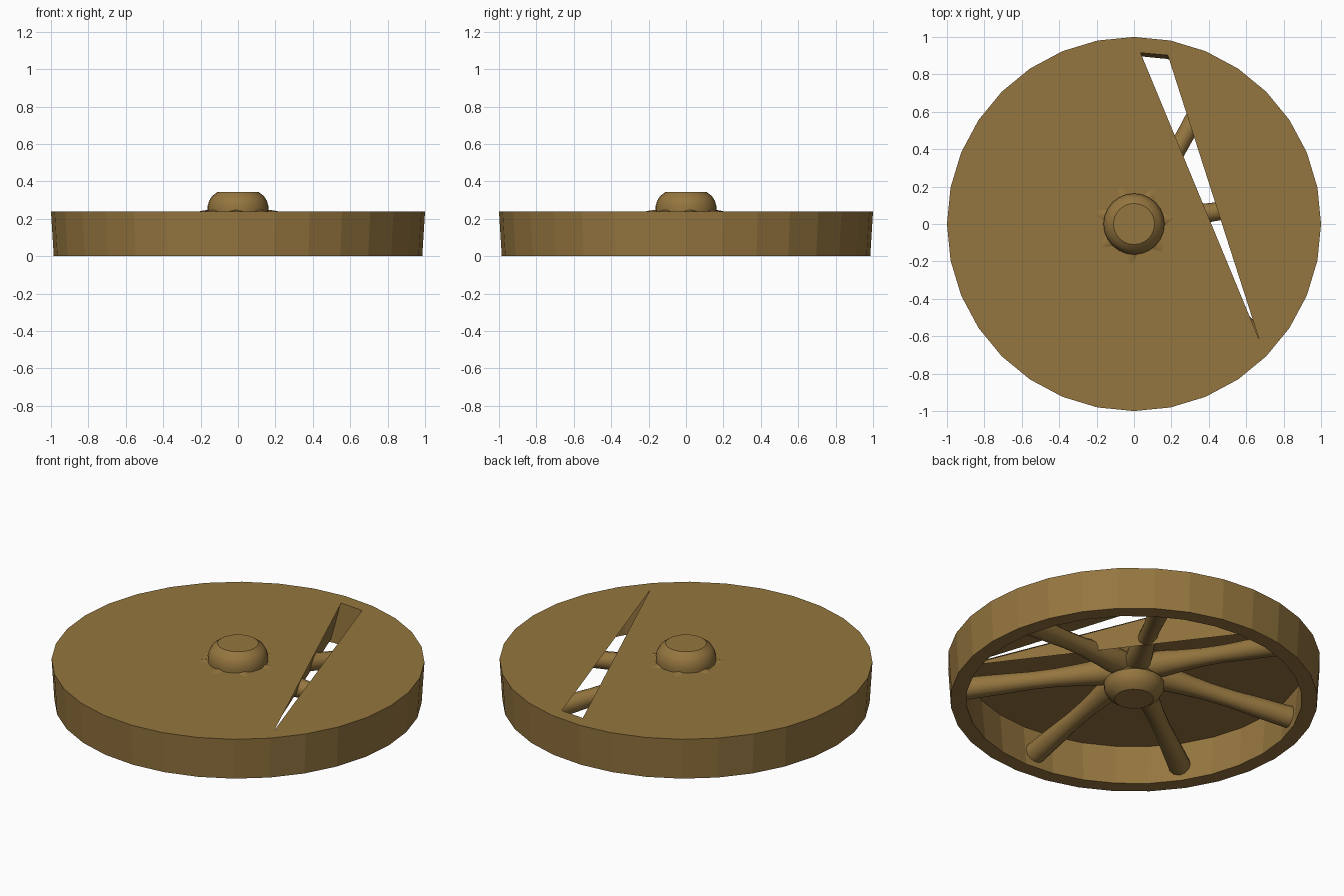
import bpy, bmesh, math
from mathutils import Matrix, Vector

if "Cube" in bpy.data.objects:
    bpy.data.objects.remove(bpy.data.objects["Cube"])

wood = bpy.data.materials.new("wood")
wood.diffuse_color = (0.30, 0.18, 0.05, 1)
wood.use_nodes = True
wood.node_tree.nodes["Principled BSDF"].inputs["Base Color"].default_value = wood.diffuse_color
SEG = 32
TOP = 0.24


def finish(bm, name, smooth=None, normals=True):
    if normals:
        bmesh.ops.recalc_face_normals(bm, faces=bm.faces[:])
    me = bpy.data.meshes.new(name)
    bm.to_mesh(me)
    bm.free()
    me.materials.append(wood)
    ob = bpy.data.objects.new(name, me)
    bpy.context.collection.objects.link(ob)
    if smooth:
        bpy.ops.object.select_all(action='DESELECT')
        ob.select_set(True)
        bpy.context.view_layer.objects.active = ob
        bpy.ops.object.shade_smooth_by_angle(angle=math.radians(smooth))
    return ob


def lathe(bm, profile, sides, caps=True):
    """Revolve (radius, height) points about z."""
    rings = []
    for r, z in profile:
        rings.append([bm.verts.new((r * math.cos(2 * math.pi * i / sides),
                                    r * math.sin(2 * math.pi * i / sides), z))
                      for i in range(sides)])
    for a, b in zip(rings, rings[1:]):
        for i in range(sides):
            j = (i + 1) % sides
            bm.faces.new((a[i], a[j], b[j], b[i]))
    if caps:
        bm.faces.new(rings[0][::-1])
        bm.faces.new(rings[-1])


# Rim: slightly tapered band, open at the top where the cover sits
bm = bmesh.new()
lathe(bm, [(1.0, TOP), (0.985, 0), (0.90, 0), (0.92, TOP)], SEG, caps=False)
finish(bm, "rim", normals=False)

# Cover: flat disc with a narrow triangular gap
bm = bmesh.new()
outer = [bm.verts.new((math.cos(2 * math.pi * i / SEG),
                       math.sin(2 * math.pi * i / SEG), TOP)) for i in range(SEG)]
g1 = bm.verts.new((0.035, 0.915, TOP))
g2 = bm.verts.new((0.67, -0.62, TOP))
g3 = bm.verts.new((0.181, 0.902, TOP))
bm.faces.new(outer[8:29] + [g2, g1])
bm.faces.new(outer[28:] + outer[:8] + [g3, g2])
bm.faces.new((outer[7], outer[8], g1, g3))
finish(bm, "cover")

# Sloping flap hanging below the gap edge
bm = bmesh.new()
bm.faces.new([bm.verts.new(p) for p in
              ((0.0, 0.99, TOP), (0.66, -0.62, TOP), (-0.02, 0.90, 0.02))])
finish(bm, "flap")

# Hub: spool with rounded ends
bm = bmesh.new()
lathe(bm, [(0.105, 0.005), (0.14, 0.03), (0.16, 0.065), (0.163, 0.10),
           (0.13, 0.13), (0.12, 0.175), (0.13, 0.215), (0.162, 0.24),
           (0.163, 0.265), (0.155, 0.295), (0.14, 0.32), (0.11, 0.343)], 24)
finish(bm, "hub", smooth=35)

# Seven turned spokes, dished down from the hub to the rim
for k in range(7):
    a = math.radians(8.6 + 360 / 7 * k)
    bm = bmesh.new()
    lathe(bm, [(0.072, 0.08), (0.070, 0.19), (0.060, 0.28), (0.050, 0.42),
               (0.048, 0.55), (0.056, 0.75), (0.061, 0.915)], 12)
    d = Vector((math.cos(a), math.sin(a), -0.11)).normalized()
    m = Matrix.Translation((0, 0, 0.195)) @ d.to_track_quat('Z', 'Y').to_matrix().to_4x4()
    bm.transform(m)
    finish(bm, "spoke_%d" % (k + 1), smooth=35)
